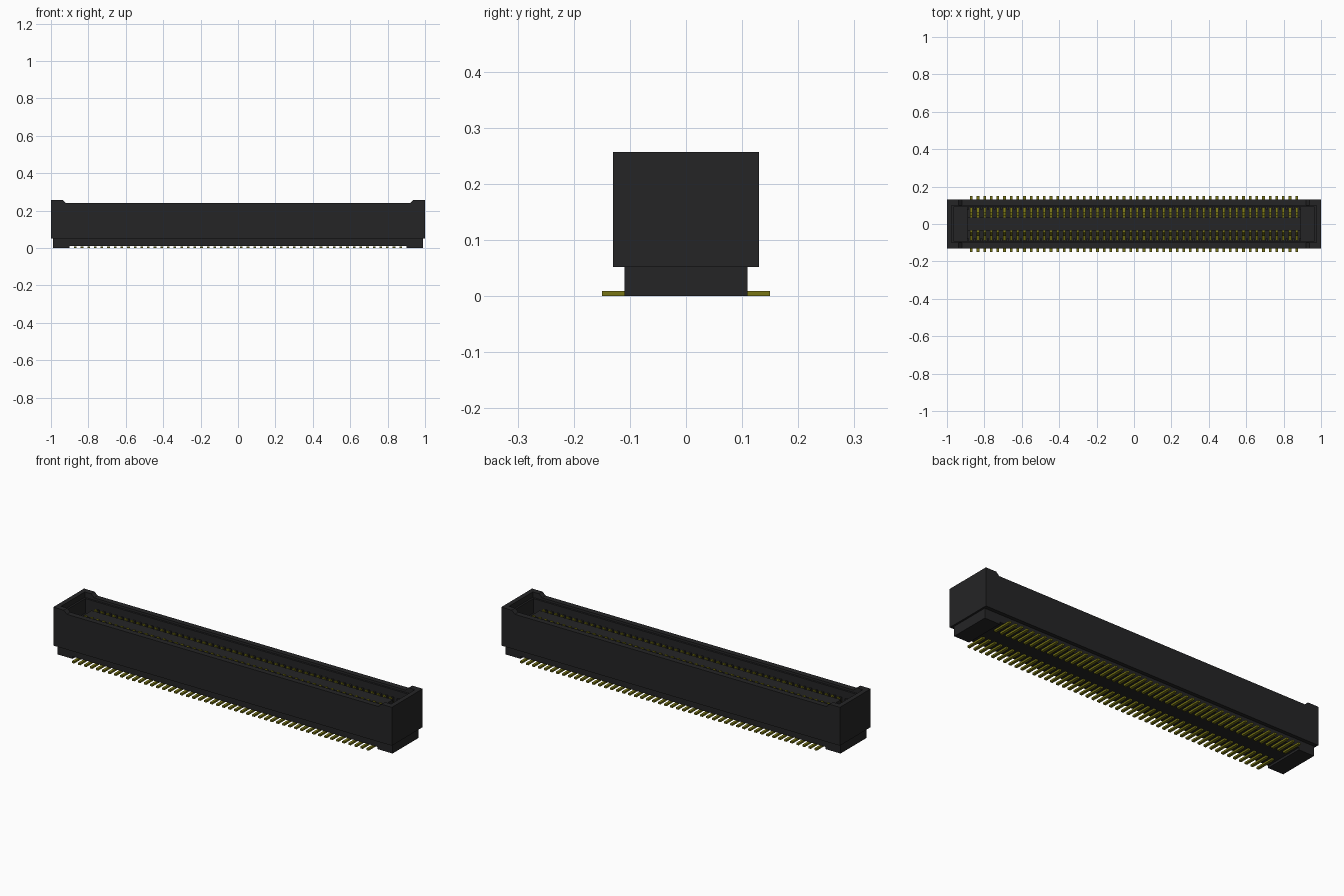
import bpy, bmesh
from mathutils import Vector

cube = bpy.data.objects.get("Cube")
if cube:
    bpy.data.objects.remove(cube, do_unlink=True)


def material(name, color, rough):
    m = bpy.data.materials.new(name)
    m.use_nodes = True
    m.diffuse_color = color
    bsdf = next(n for n in m.node_tree.nodes if n.type == 'BSDF_PRINCIPLED')
    bsdf.inputs["Base Color"].default_value = color
    bsdf.inputs["Roughness"].default_value = rough
    return m


BLACK = material("black plastic", (0.018, 0.018, 0.019, 1), 0.6)
GOLD = material("dark gold", (0.19, 0.18, 0.008, 1), 0.5)


def add_prism(bm, points, offset):
    """Extrude a closed planar outline by an offset vector."""
    face = bm.faces.new([bm.verts.new(p) for p in points])
    ext = bmesh.ops.extrude_face_region(bm, geom=[face])
    bmesh.ops.translate(bm, vec=Vector(offset),
                        verts=[v for v in ext["geom"] if isinstance(v, bmesh.types.BMVert)])


def add_box(bm, x0, x1, y0, y1, z0, z1):
    add_prism(bm, [(x0, y0, z0), (x1, y0, z0), (x1, y1, z0), (x0, y1, z0)], (0, 0, z1 - z0))


def finish(name, bm, mat):
    bmesh.ops.recalc_face_normals(bm, faces=bm.faces)
    mesh = bpy.data.meshes.new(name)
    bm.to_mesh(mesh)
    bm.free()
    mesh.materials.append(mat)
    ob = bpy.data.objects.new(name, mesh)
    bpy.context.collection.objects.link(ob)
    return ob


def boxes(name, mat, dims):
    bm = bmesh.new()
    for d in dims:
        add_box(bm, *d)
    return finish(name, bm, mat)


def cut(target, cutter):
    cutter.hide_render = True
    mod = target.modifiers.new("cut", 'BOOLEAN')
    mod.operation = 'DIFFERENCE'
    mod.solver = 'EXACT'
    mod.object = cutter
    bpy.context.view_layer.objects.active = target
    bpy.ops.object.modifier_apply(modifier=mod.name)
    bpy.data.objects.remove(cutter, do_unlink=True)


COUNT, PITCH = 50, 0.0355
pin_x = [(i - (COUNT - 1) / 2) * PITCH for i in range(COUNT)]
WIDTH = 0.014

# Housing: side silhouette with raised, chamfered ends, hollowed from above
half = [(1.0, 0.052), (1.0, 0.257), (0.938, 0.257), (0.92, 0.24)]
outline = half + [(-x, z) for x, z in reversed(half)]
bm = bmesh.new()
add_prism(bm, [(x, -0.13, z) for x, z in outline], (0, 0.26, 0))
housing = finish("housing", bm, BLACK)
cut(housing, boxes("cavity_cutter", BLACK, [(-0.965, 0.965, -0.09, 0.09, 0.07, 0.4)]))
cut(housing, boxes("rim_cutter", BLACK, [(-0.975, 0.975, -0.10, 0.10, 0.228, 0.4)]))

# Narrower base, standing on a foot at each end
boxes("base", BLACK, [(-0.99, 0.99, -0.11, 0.11, 0.012, 0.052)])
boxes("base_feet", BLACK, [(s * 0.945 - 0.045, s * 0.945 + 0.045, -0.11, 0.11, 0.0, 0.012)
                           for s in (-1, 1)])

# Central tongue and the ledges at the cavity ends
boxes("tongue", BLACK, [(-0.89, 0.89, -0.036, 0.036, 0.07, 0.205)])
boxes("end_ledges", BLACK, [(s * 0.9275 - 0.0375, s * 0.9275 + 0.0375, -0.09, 0.09, 0.07, 0.15)
                            for s in (-1, 1)])

# Thin ribs separating the contacts along both inner walls
boxes("wall_ribs", BLACK, [(x - 0.006, x + 0.006, min(s * 0.078, s * 0.09), max(s * 0.078, s * 0.09), 0.07, 0.19)
                           for s in (-1, 1) for x in [p - PITCH / 2 for p in pin_x] + [pin_x[-1] + PITCH / 2]])

# Solder tails running out from under the base
boxes("solder_tails", GOLD, [(x - WIDTH / 2, x + WIDTH / 2, min(s * 0.04, s * 0.15), max(s * 0.04, s * 0.15), 0.0, 0.0095)
                             for s in (-1, 1) for x in pin_x])

# Bent spring contacts beside the tongue
spring = [(0.036, 0.212), (0.046, 0.212), (0.064, 0.17), (0.055, 0.09), (0.088, 0.08),
          (0.088, 0.07), (0.045, 0.07), (0.054, 0.17), (0.044, 0.202), (0.036, 0.204)]
bm = bmesh.new()
for s in (-1, 1):
    for x in pin_x:
        add_prism(bm, [(x - WIDTH / 2, s * y, z) for y, z in spring], (WIDTH, 0, 0))
finish("spring_contacts", bm, GOLD)
